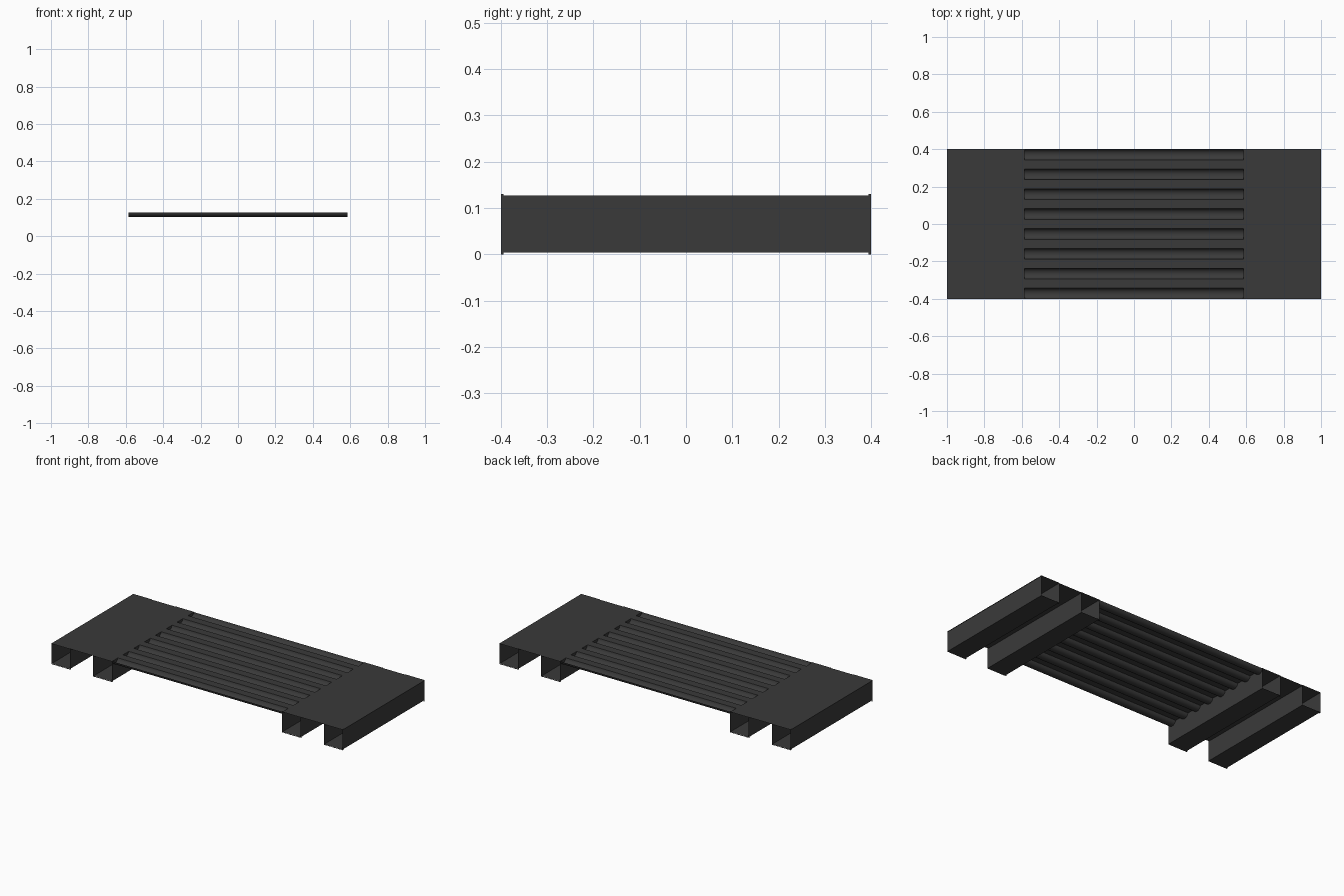
import bpy, bmesh, math

old = bpy.data.objects.get("Cube")
if old:
    bpy.data.objects.remove(old, do_unlink=True)

steel = bpy.data.materials.new("dark steel")
steel.use_nodes = True
steel.diffuse_color = (0.042, 0.042, 0.042, 1)
steel.node_tree.nodes["Principled BSDF"].inputs["Base Color"].default_value = (0.042, 0.042, 0.042, 1)

HALF_Y, TOP, TUBE = 0.4, 0.127, 0.125
DECK_X = 0.585
GROOVES, GROOVE_W, DEPTH = 8, 0.057, 0.024


def sweep(name, path, offset, closed=False):
    """Sweep an open or closed outline along a straight offset as a thin sheet."""
    bm = bmesh.new()
    a = [bm.verts.new(p) for p in path]
    b = [bm.verts.new([p[i] + offset[i] for i in range(3)]) for p in path]
    n = len(path)
    for i in range(n if closed else n - 1):
        j = (i + 1) % n
        bm.faces.new((a[i], a[j], b[j], b[i]))
    bmesh.ops.recalc_face_normals(bm, faces=bm.faces)
    mesh = bpy.data.meshes.new(name)
    bm.to_mesh(mesh)
    bm.free()
    ob = bpy.data.objects.new(name, mesh)
    mesh.materials.append(steel)
    bpy.context.collection.objects.link(ob)
    return ob


def ring(x0, x1, z0, z1, y):
    return [(x0, y, z0), (x1, y, z0), (x1, y, z1), (x0, y, z1)]


# Open box beams with a slight lip at each end, and the end decks over them
for side, sx in (("left", 1), ("right", -1)):
    for place, inner in (("outer", 0.872), ("inner", DECK_X)):
        x0, x1 = sorted((sx * inner, sx * (inner + TUBE)))
        sweep(f"{side}_{place}_beam", ring(x0, x1, 0.004, TOP, -HALF_Y),
              (0, 2 * HALF_Y, 0), True)
        for end, y in (("front", -HALF_Y), ("back", HALF_Y - 0.006)):
            sweep(f"{side}_{place}_{end}_lip",
                  ring(x0 - 0.003, x1 + 0.003, 0, TOP + 0.003, y), (0, 0.006, 0), True)
    sweep(f"{side}_deck", [(sx * DECK_X, -HALF_Y, TOP + 0.001), (sx, -HALF_Y, TOP + 0.001)],
          (0, 2 * HALF_Y, 0))

# Corrugated middle deck: rounded grooves between flat ridges
pitch = (2 * HALF_Y - GROOVE_W) / (GROOVES - 1)
profile = []
for g in range(GROOVES):
    centre = -HALF_Y + GROOVE_W / 2 + g * pitch
    for k in range(9):
        t = math.pi * k / 8
        profile.append((-DECK_X, centre - GROOVE_W / 2 * math.cos(t),
                        TOP + 0.001 - DEPTH * math.sin(t)))
deck = sweep("corrugated_deck", profile, (2 * DECK_X, 0, 0))
bpy.context.view_layer.objects.active = deck
deck.select_set(True)
bpy.ops.object.shade_smooth_by_angle(angle=math.radians(40))
